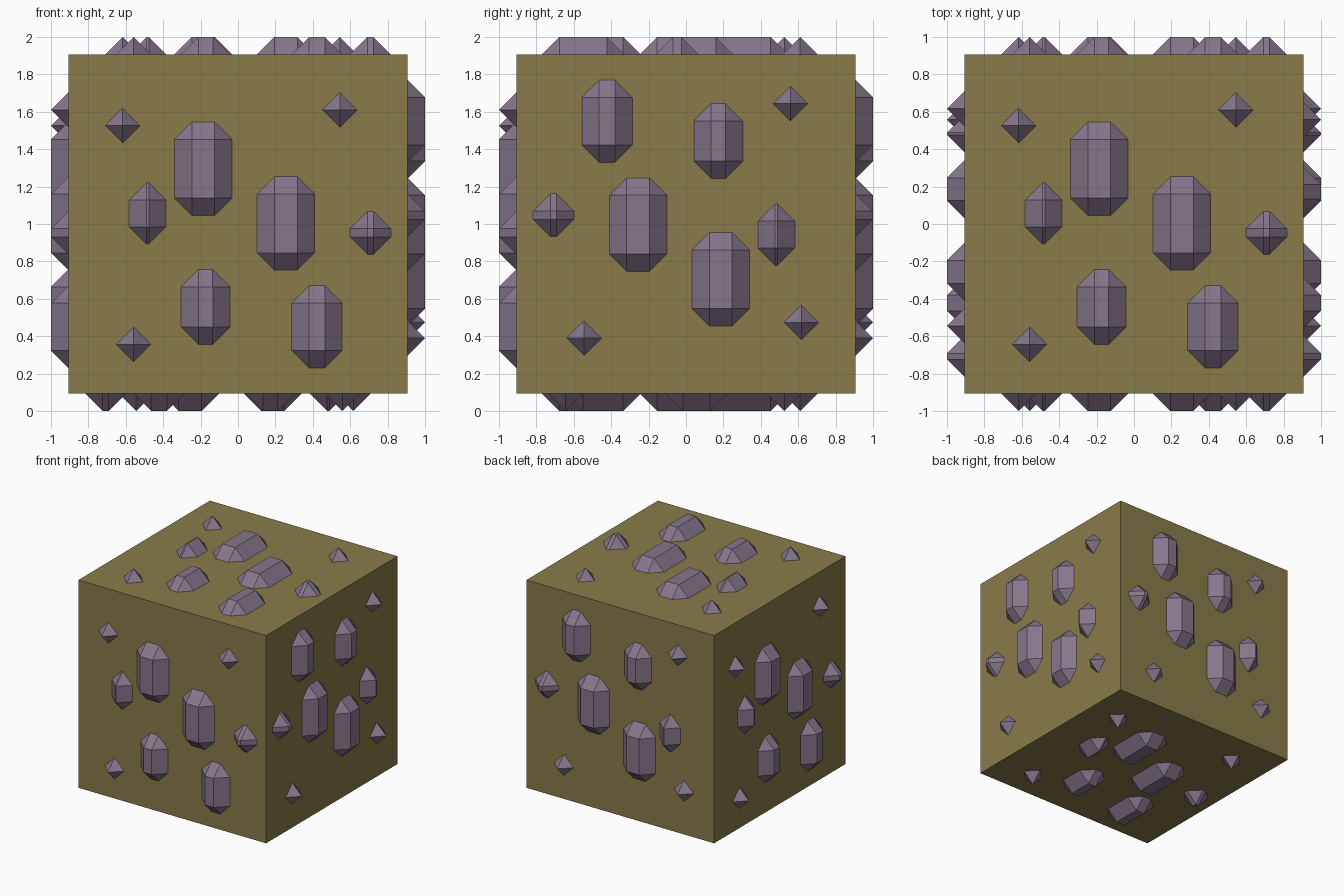
import bpy, bmesh
from mathutils import Vector
from itertools import product

if "Cube" in bpy.data.objects:
    bpy.data.objects.remove(bpy.data.objects["Cube"])

HALF = 0.907          # half size of the rock cube
H = 0.093             # how far each crystal sticks out
CENTER = Vector((0, 0, 1))


def material(name, color):
    m = bpy.data.materials.new(name)
    m.diffuse_color = (*color, 1)
    m.use_nodes = True
    m.node_tree.nodes["Principled BSDF"].inputs["Base Color"].default_value = m.diffuse_color
    return m


rock = material("olive rock", (0.250, 0.199, 0.068))
crystal = material("dusky purple crystal", (0.240, 0.183, 0.260))

# Crystal layout shared by every side: (u, v, half width, half length)
LAYOUT = [
    (-0.617, 0.526, 0.093, 0.093),
    (0.545, 0.610, 0.093, 0.093),
    (-0.186, 0.295, 0.154, 0.250),
    (0.256, 0.003, 0.154, 0.250),
    (-0.483, 0.057, 0.099, 0.165),
    (0.708, -0.047, 0.109, 0.115),
    (-0.173, -0.443, 0.131, 0.200),
    (0.422, -0.550, 0.135, 0.220),
    (-0.558, -0.644, 0.093, 0.093),
]

# Side name: (outward normal, layout u axis, layout v axis)
SIDES = {
    "front": ((0, -1, 0), (1, 0, 0), (0, 0, 1)),
    "back": ((0, 1, 0), (1, 0, 0), (0, 0, -1)),
    "right": ((1, 0, 0), (0, -1, 0), (0, 0, -1)),
    "left": ((-1, 0, 0), (0, -1, 0), (0, 0, 1)),
    "top": ((0, 0, 1), (1, 0, 0), (0, 1, 0)),
    "bottom": ((0, 0, -1), (-1, 0, 0), (0, 1, 0)),
}


def finish(bm, name, mat):
    bmesh.ops.recalc_face_normals(bm, faces=bm.faces)
    mesh = bpy.data.meshes.new(name)
    bm.to_mesh(mesh)
    bm.free()
    mesh.materials.append(mat)
    ob = bpy.data.objects.new(name, mesh)
    bpy.context.collection.objects.link(ob)
    return ob


def add_crystal(bm, place, u, v, hw, hl):
    """Stretched octahedron, half sunk into the rock."""
    a, b = hw - H, hl - H
    pts = set()
    for s, t, n in product((-1, 1), repeat=3):
        for p in ((s * a, t * b, n * H), (s * hw, t * b, 0), (s * a, t * hl, 0)):
            pts.add(tuple(round(c, 5) + 0.0 for c in p))
    verts = [bm.verts.new(place(u + x, v + y, z)) for x, y, z in sorted(pts)]
    bmesh.ops.convex_hull(bm, input=verts)


# Rock cube
bm = bmesh.new()
bmesh.ops.create_cube(bm, size=2 * HALF)
bmesh.ops.translate(bm, verts=bm.verts, vec=CENTER)
finish(bm, "rock_block", rock)

# Crystals on each side
for side, axes in SIDES.items():
    N, U, V = (Vector(a) for a in axes)
    bm = bmesh.new()
    for item in LAYOUT:
        add_crystal(bm, lambda x, y, z: CENTER + U * x + V * y + N * (HALF + z), *item)
    bmesh.ops.dissolve_limit(bm, angle_limit=0.01, verts=bm.verts, edges=bm.edges)
    finish(bm, side + "_crystals", crystal)
